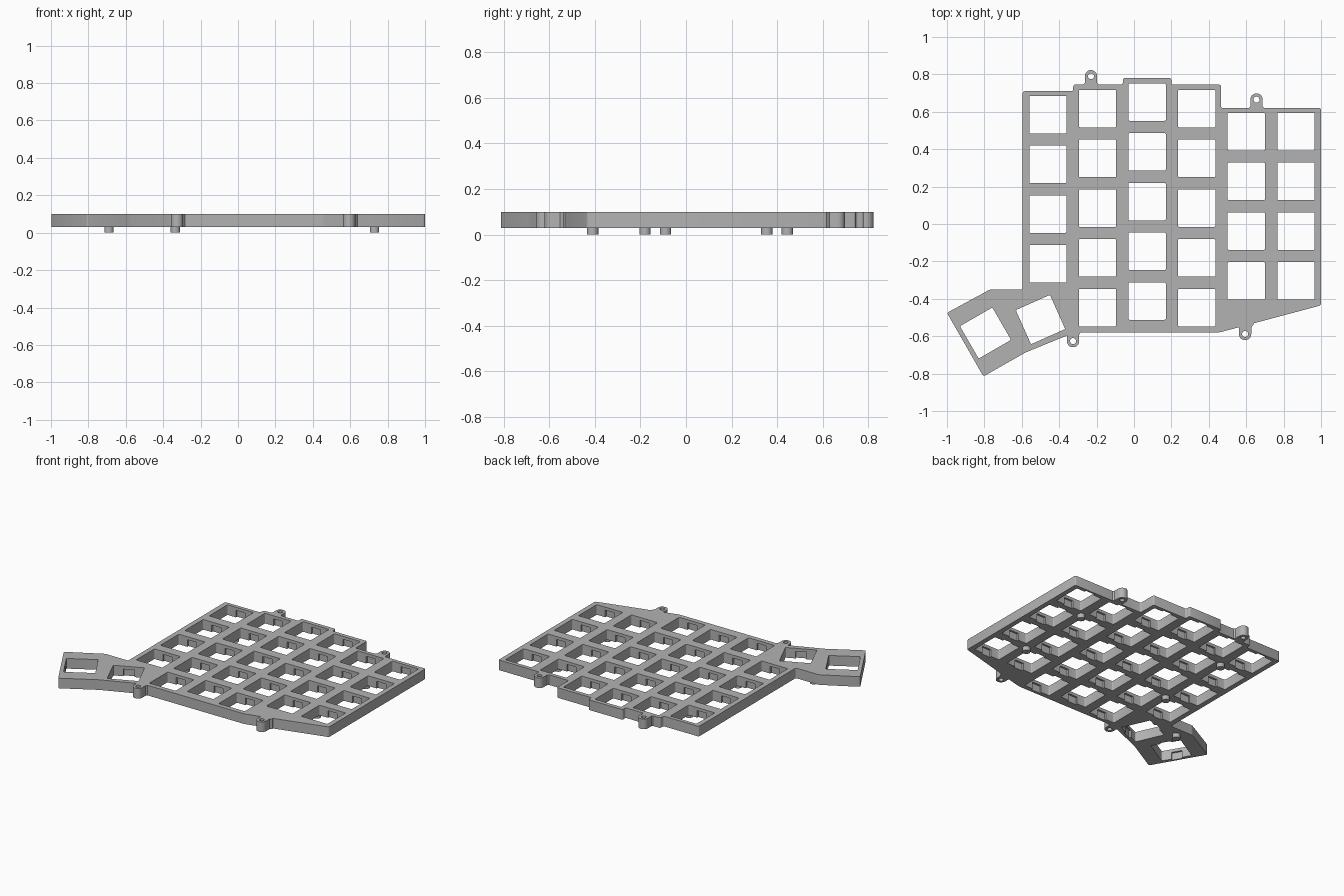
import bpy, bmesh, math
from mathutils import Matrix, Vector

if "Cube" in bpy.data.objects:
    bpy.data.objects.remove(bpy.data.objects["Cube"])

BOTTOM, TOP = 0.03, 0.1
PITCH, HOLE = 0.266, 0.2

grey = bpy.data.materials.new("plain grey")
grey.use_nodes = True
grey.diffuse_color = (0.45, 0.45, 0.45, 1)
grey.node_tree.nodes["Principled BSDF"].inputs["Base Color"].default_value = (0.45, 0.45, 0.45, 1)


def prism(bm, points, z0, z1, rounding=0.0):
    """Extrude a flat outline, optionally rounding its corners."""
    part = bmesh.new()
    part.faces.new([part.verts.new((x, y, z0)) for x, y in points])
    if rounding:
        bmesh.ops.bevel(part, geom=part.verts[:], offset=rounding, segments=3,
                        profile=0.5, affect='VERTICES')
    result = bmesh.ops.extrude_face_region(part, geom=part.faces[:])
    top = [v for v in result["geom"] if isinstance(v, bmesh.types.BMVert)]
    bmesh.ops.translate(part, verts=top, vec=(0, 0, z1 - z0))
    bmesh.ops.recalc_face_normals(part, faces=part.faces[:])
    mesh = bpy.data.meshes.new("temp")
    part.to_mesh(mesh)
    part.free()
    bm.from_mesh(mesh)
    bpy.data.meshes.remove(mesh)


def circle(x, y, r, n=24):
    return [(x + r * math.cos(2 * math.pi * i / n), y + r * math.sin(2 * math.pi * i / n))
            for i in range(n)]


def rectangle(x, y, width, depth, angle):
    turn = Matrix.Rotation(math.radians(angle), 2)
    corners = [(-1, -1), (1, -1), (1, 1), (-1, 1)]
    return [tuple(Vector((x, y)) + turn @ Vector((a * width / 2, b * depth / 2)))
            for a, b in corners]


def finish(name, bm):
    mesh = bpy.data.meshes.new(name)
    bm.to_mesh(mesh)
    bm.free()
    mesh.materials.append(grey)
    obj = bpy.data.objects.new(name, mesh)
    bpy.context.collection.objects.link(obj)
    return obj


def combine(target, tool, operation):
    """Apply a boolean and discard the tool."""
    mod = target.modifiers.new(operation.lower(), 'BOOLEAN')
    mod.operation, mod.object, mod.solver = operation, tool, 'EXACT'
    bpy.context.view_layer.objects.active = target
    bpy.ops.object.modifier_apply(modifier=mod.name)
    bpy.data.objects.remove(tool)


# Plate with staggered columns and an angled thumb wing
outline = [(-1, -0.475), (-0.805, -0.815), (-0.58, -0.687), (-0.36, -0.597),
           (-0.29, -0.58), (0.455, -0.58), (0.55, -0.555), (1, -0.435),
           (1, 0.62), (0.465, 0.62), (0.465, 0.745), (0.2, 0.745),
           (0.2, 0.78), (-0.06, 0.78), (-0.06, 0.745), (-0.325, 0.745),
           (-0.325, 0.71), (-0.595, 0.71), (-0.595, -0.35), (-0.77, -0.35)]
bm = bmesh.new()
prism(bm, outline, BOTTOM, TOP, 0.01)
plate = finish("switch_plate", bm)

# Screw lugs: round end, straight neck, flared root
lugs = [(-0.23, 0.79, 1), (0.655, 0.665, 1), (-0.326, -0.626, -1), (0.594, -0.588, -1)]
bm, bores = bmesh.new(), bmesh.new()
for x, y, side in lugs:
    arc = [(0.033 * math.cos(math.pi * i / 16), 0.033 * math.sin(math.pi * i / 16))
           for i in range(17)]
    shape = arc + [(-0.033, -0.035), (-0.045, -0.05), (-0.045, -0.065),
                   (0.045, -0.065), (0.045, -0.05), (0.033, -0.035)]
    prism(bm, [(x + side * a, y + side * b) for a, b in shape], BOTTOM, TOP)
    prism(bores, circle(x, y, 0.016), BOTTOM - 0.1, TOP + 0.1)
combine(plate, finish("lugs", bm), 'UNION')
combine(plate, finish("lug_bores", bores), 'DIFFERENCE')

# Key positions: column x, top row y, rows
columns = [(-0.46, 0.585, 4), (-0.195, 0.617, 5), (0.07, 0.652, 5),
           (0.335, 0.617, 5), (0.6, 0.494, 4), (0.866, 0.494, 4)]
keys = [(x, y - row * PITCH, 0) for x, y, rows in columns for row in range(rows)]
keys += [(-0.5, -0.511, 24), (-0.794, -0.583, 120)]

# Switch openings, then clip notches under the top skin
holes, notches = bmesh.new(), bmesh.new()
for x, y, angle in keys:
    prism(holes, rectangle(x, y, HOLE, HOLE, angle), BOTTOM - 0.1, TOP + 0.1, 0.006)
    prism(notches, rectangle(x, y, 0.07, HOLE + 0.026, angle), BOTTOM - 0.1, TOP - 0.021)
combine(plate, finish("openings", holes), 'DIFFERENCE')
combine(plate, finish("clip_notches", notches), 'DIFFERENCE')

# Round pegs underneath
pegs = [(-0.69, -0.41), (-0.335, 0.445), (-0.335, -0.09), (0.73, 0.355), (0.73, -0.18)]
for number, (x, y) in enumerate(pegs, 1):
    bm = bmesh.new()
    prism(bm, circle(x, y, 0.025), 0, BOTTOM + 0.004)
    finish(f"peg_{number}", bm)

# Smooth round walls, keep edges sharp
for obj in bpy.context.scene.objects:
    if obj.name == "switch_plate" or obj.name.startswith("peg_"):
        obj.select_set(True)
        bpy.context.view_layer.objects.active = obj
    else:
        obj.select_set(False)
bpy.ops.object.shade_smooth_by_angle(angle=math.radians(32))
